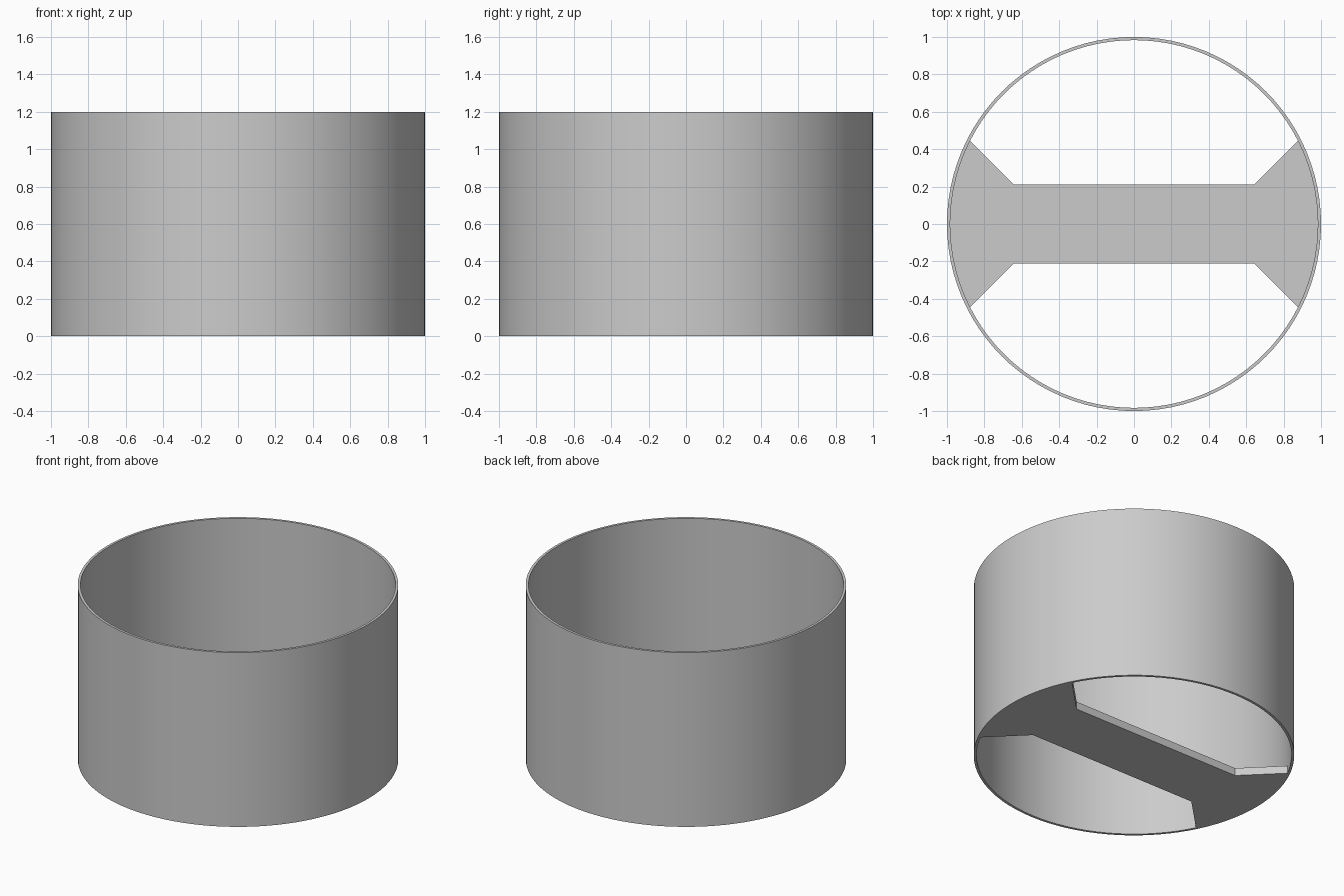
import bpy
import bmesh
from math import atan2, cos, sin, tau, hypot

cube = bpy.data.objects.get("Cube")
if cube:
    bpy.data.objects.remove(cube, do_unlink=True)

SEGMENTS = 96
OUTER, INNER, HEIGHT = 1.0, 0.983, 1.2
BAR_HALF_WIDTH, BAR_THICKNESS = 0.212, 0.053
FLARE_X, FLARE = 0.645, 0.232   # start and 45 degree run of the flared ends

grey = bpy.data.materials.new("light grey")
grey.use_nodes = True
grey.diffuse_color = (0.6, 0.6, 0.6, 1)
grey.node_tree.nodes["Principled BSDF"].inputs["Base Color"].default_value = (0.6, 0.6, 0.6, 1)


def finish(name, bm):
    bmesh.ops.recalc_face_normals(bm, faces=bm.faces[:])
    mesh = bpy.data.meshes.new(name)
    bm.to_mesh(mesh)
    bm.free()
    mesh.materials.append(grey)
    obj = bpy.data.objects.new(name, mesh)
    bpy.context.collection.objects.link(obj)
    bpy.ops.object.select_all(action="DESELECT")
    obj.select_set(True)
    bpy.context.view_layer.objects.active = obj
    bpy.ops.object.shade_smooth_by_angle()
    return obj


# Thin open cylinder wall: a rectangular section spun around z
bm = bmesh.new()
section = [(INNER, 0), (OUTER, 0), (OUTER, HEIGHT), (INNER, HEIGHT)]
verts = [bm.verts.new((r, 0, z)) for r, z in section]
edges = [bm.edges.new((verts[i - 1], verts[i])) for i in range(len(verts))]
bmesh.ops.spin(bm, geom=verts + edges, cent=(0, 0, 0), axis=(0, 0, 1),
               angle=tau, steps=SEGMENTS, use_merge=True)
bmesh.ops.remove_doubles(bm, verts=bm.verts[:], dist=0.0001)
finish("cylinder_wall", bm)

# Flat cross bar at the base, with flared ends that follow the wall
corner = (FLARE_X + FLARE, BAR_HALF_WIDTH + FLARE)
limit = atan2(corner[1], corner[0])
step = tau / SEGMENTS
count = int(limit / step)
arc = [-limit] + [i * step for i in range(-count, count + 1)] + [limit]
half = [(FLARE_X, -BAR_HALF_WIDTH)]
half += [(INNER * cos(a), INNER * sin(a)) for a in arc]
half += [(FLARE_X, BAR_HALF_WIDTH)]
outline = half + [(-x, -y) for x, y in half]

bm = bmesh.new()
base = bm.faces.new([bm.verts.new((x, y, 0)) for x, y in outline])
raised = bmesh.ops.extrude_face_region(bm, geom=[base], use_keep_orig=True)
top = [v for v in raised["geom"] if isinstance(v, bmesh.types.BMVert)]
bmesh.ops.translate(bm, verts=top, vec=(0, 0, BAR_THICKNESS))
finish("base_cross_bar", bm)
